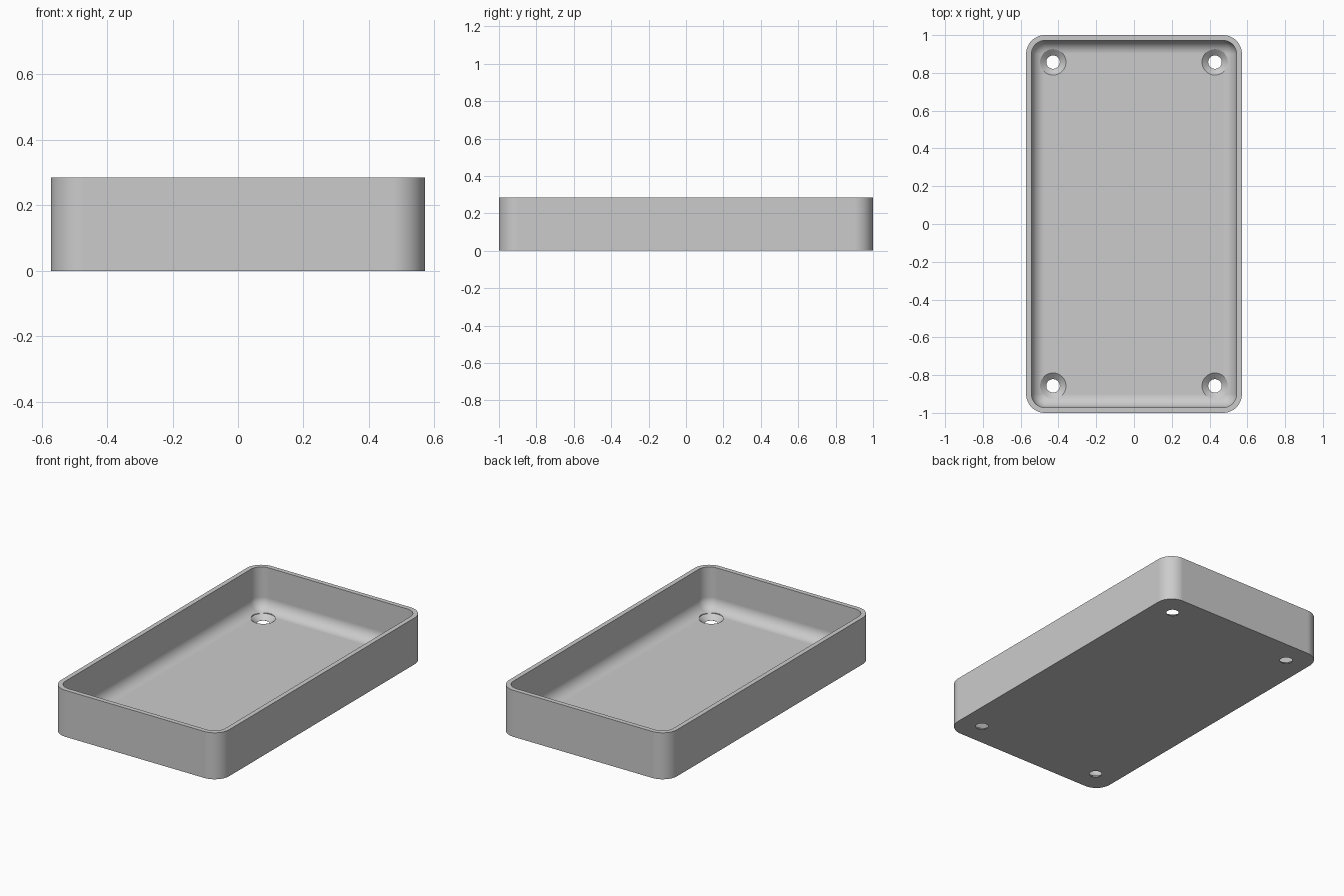
import bpy, bmesh
from math import sin, cos, pi

cube = bpy.data.objects.get("Cube")
if cube:
    bpy.data.objects.remove(cube, do_unlink=True)

HALF_X, HALF_Y, HEIGHT = 0.5714, 1.0, 0.2857
WALL, CORNER = 0.0286, 0.1
FILLET = CORNER - WALL
HOLE_X, HOLE_Y, HOLE_R, SINK_R = 0.4286, 0.857, 0.0357, 0.0686
ARC = 12


def ring(bm, inset, z):
    """Rounded rectangle of vertices, inset from the outer wall."""
    r = CORNER - inset
    verts = []
    for k, (sx, sy) in enumerate([(1, 1), (-1, 1), (-1, -1), (1, -1)]):
        for i in range(ARC + 1):
            a = (k + i / ARC) * pi / 2
            verts.append(bm.verts.new((sx * (HALF_X - CORNER) + r * cos(a),
                                       sy * (HALF_Y - CORNER) + r * sin(a), z)))
    return verts


def bridge(bm, a, b):
    n = len(a)
    for i in range(n):
        j = (i + 1) % n
        bm.faces.new((a[i], a[j], b[j], b[i]))


def finish(bm, name):
    bmesh.ops.remove_doubles(bm, verts=bm.verts, dist=1e-5)
    bmesh.ops.recalc_face_normals(bm, faces=bm.faces)
    mesh = bpy.data.meshes.new(name)
    bm.to_mesh(mesh)
    bm.free()
    obj = bpy.data.objects.new(name, mesh)
    bpy.context.collection.objects.link(obj)
    return obj


# Tray shell: outer wall, flat rim, inner wall and rounded floor edge
bm = bmesh.new()
rings = [ring(bm, 0, 0), ring(bm, 0, HEIGHT), ring(bm, WALL, HEIGHT)]
for i in range(ARC + 1):
    t = i / ARC * pi / 2
    rings.append(ring(bm, WALL + FILLET * (1 - cos(t)),
                      WALL + FILLET * (1 - sin(t))))
for lower, upper in zip(rings, rings[1:]):
    bridge(bm, lower, upper)
bm.faces.new(rings[0])
bm.faces.new(rings[-1])
tray = finish(bm, "tray")

# Countersunk screw holes, cut by four turned shapes
bm = bmesh.new()
profile = [(HOLE_R, -0.05), (HOLE_R, 0.001), (SINK_R, WALL), (SINK_R, 0.15)]
SIDES = 40
for sx in (-1, 1):
    for sy in (-1, 1):
        loops = [[bm.verts.new((sx * HOLE_X + r * cos(2 * pi * i / SIDES),
                                sy * HOLE_Y + r * sin(2 * pi * i / SIDES), z))
                  for i in range(SIDES)] for r, z in profile]
        for lower, upper in zip(loops, loops[1:]):
            bridge(bm, lower, upper)
        bm.faces.new(loops[0])
        bm.faces.new(loops[-1])
cutter = finish(bm, "screw_hole_cutter")
cutter.hide_render = True

cut = tray.modifiers.new("screw_holes", 'BOOLEAN')
cut.operation = 'DIFFERENCE'
cut.solver = 'EXACT'
cut.object = cutter
bpy.ops.object.select_all(action='DESELECT')
tray.select_set(True)
bpy.context.view_layer.objects.active = tray
bpy.ops.object.modifier_apply(modifier=cut.name)
bpy.data.objects.remove(cutter, do_unlink=True)

# Plain grey finish
grey = bpy.data.materials.new("light_grey")
grey.use_nodes = True
colour = (0.6, 0.6, 0.6, 1)
grey.diffuse_color = colour
grey.node_tree.nodes["Principled BSDF"].inputs["Base Color"].default_value = colour
tray.data.materials.clear()
tray.data.materials.append(grey)

# Smooth curves with crisp rims and flat floor
bpy.ops.object.shade_smooth_by_angle(angle=pi / 6)
weighted = tray.modifiers.new("flat_faces", 'WEIGHTED_NORMAL')
weighted.keep_sharp = True
